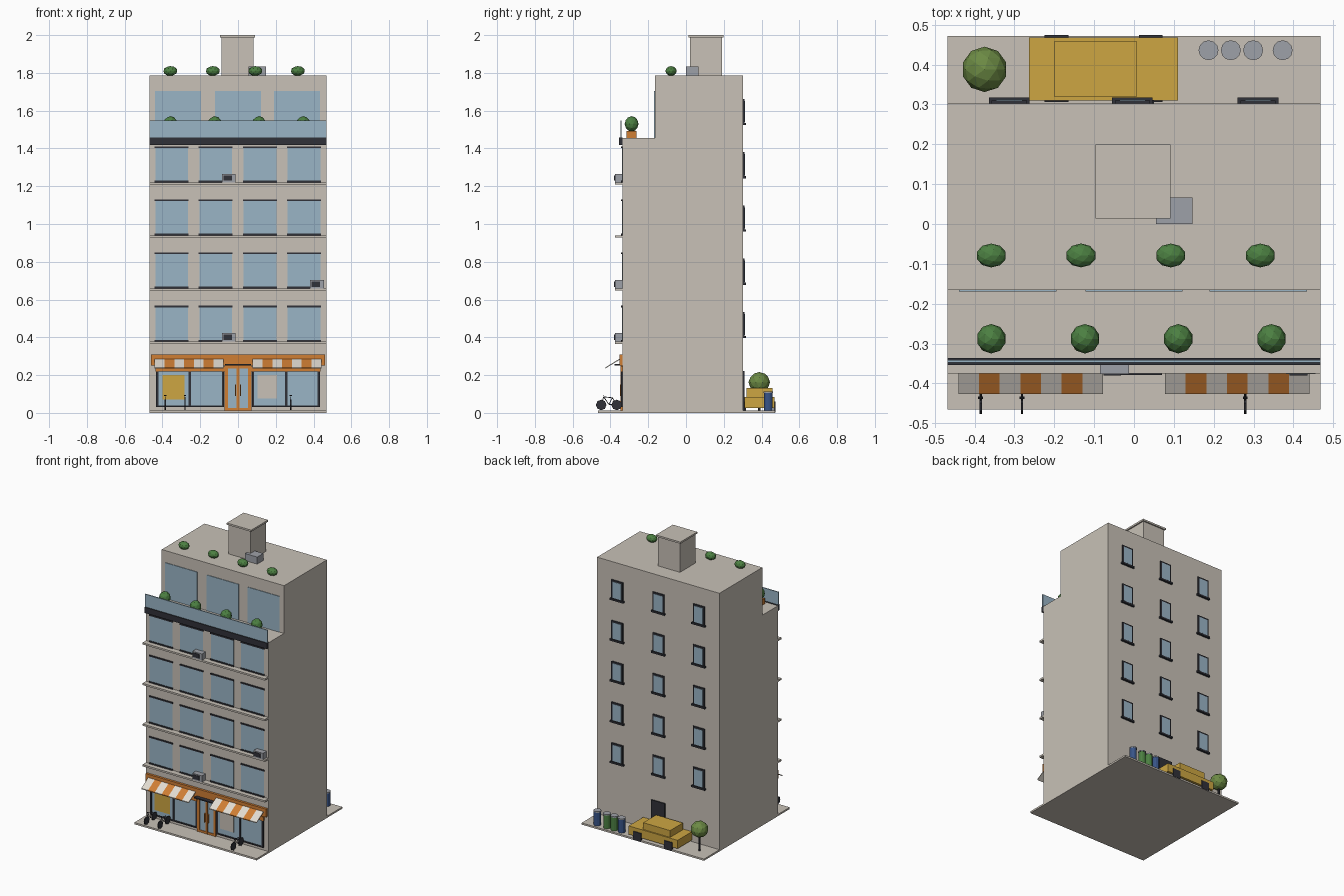
import bpy, bmesh, math
from mathutils import Matrix, Vector

cube = bpy.data.objects.get("Cube")
if cube:
    bpy.data.objects.remove(cube, do_unlink=True)


def material(name, rgb):
    lin = [(c / 255 / 12.92) if c < 11 else ((c / 255 + 0.055) / 1.055) ** 2.4 for c in rgb]
    m = bpy.data.materials.new(name)
    m.use_nodes = True
    m.diffuse_color = (*lin, 1)
    m.node_tree.nodes["Principled BSDF"].inputs["Base Color"].default_value = (*lin, 1)
    return m


CONCRETE = material("concrete", (200, 193, 183))
GLASS = material("blue glass", (154, 181, 198))
DARK = material("dark metal", (48, 49, 56))
ORANGE = material("orange", (208, 126, 52))
WHITE = material("awning white", (226, 220, 210))
YELLOW = material("yellow", (205, 166, 66))
GREEN = material("leaf green", (76, 128, 66))
OLIVE = material("tree green", (108, 138, 68))
METAL = material("grey metal", (158, 161, 168))
BLUE = material("bin blue", (56, 84, 136))


def finish(name, bm, mat):
    mesh = bpy.data.meshes.new(name)
    bmesh.ops.recalc_face_normals(bm, faces=bm.faces)
    bm.to_mesh(mesh)
    bm.free()
    mesh.materials.append(mat)
    ob = bpy.data.objects.new(name, mesh)
    bpy.context.scene.collection.objects.link(ob)
    return ob


def box(name, mat, x0, x1, y0, y1, z0, z1):
    bm = bmesh.new()
    bmesh.ops.create_cube(bm, size=1)
    for v in bm.verts:
        v.co = (x1 if v.co.x > 0 else x0, y1 if v.co.y > 0 else y0, z1 if v.co.z > 0 else z0)
    return finish(name, bm, mat)


def prism(name, mat, profile, x0, x1):
    """Extrude a y-z profile along x."""
    bm = bmesh.new()
    face = bm.faces.new([bm.verts.new((x0, y, z)) for y, z in profile])
    out = bmesh.ops.extrude_face_region(bm, geom=[face])["geom"]
    bmesh.ops.translate(bm, vec=(x1 - x0, 0, 0), verts=[g for g in out if isinstance(g, bmesh.types.BMVert)])
    return finish(name, bm, mat)


def rod(name, mat, a, b, r, sides=6):
    a, b = Vector(a), Vector(b)
    d = b - a
    bm = bmesh.new()
    bmesh.ops.create_cone(bm, cap_ends=True, segments=sides, radius1=r, radius2=r, depth=d.length,
                          matrix=Matrix.Translation((a + b) / 2) @ d.to_track_quat("Z", "Y").to_matrix().to_4x4())
    return finish(name, bm, mat)


def foliage(name, mat, centre, rx, ry, rz):
    bm = bmesh.new()
    bmesh.ops.create_icosphere(bm, subdivisions=2, radius=1,
                               matrix=Matrix.Translation(centre) @ Matrix.Diagonal((rx, ry, rz, 1)))
    return finish(name, bm, mat)


W, FRONT, SETBACK, BACK = 0.468, -0.336, -0.165, 0.303

# Ground slab and stepped tower
box("pavement", CONCRETE, -W, W, -0.465, 0.472, 0, 0.012)
prism("building_body", CONCRETE, [(FRONT, 0.01), (BACK, 0.01), (BACK, 1.785),
                                  (SETBACK, 1.785), (SETBACK, 1.455), (FRONT, 1.455)], -W, W)

# Roof shaft, roof unit and shrubs
box("roof_shaft", CONCRETE, -0.087, 0.082, 0.022, 0.19, 1.785, 1.99)
box("roof_shaft_cap", CONCRETE, -0.096, 0.091, 0.014, 0.199, 1.988, 2.0)
box("roof_unit", METAL, 0.055, 0.147, 0, 0.067, 1.785, 1.834)
for x in (-0.358, -0.133, 0.092, 0.317):
    foliage("roof_shrub", GREEN, (x, -0.079, 1.81), 0.038, 0.03, 0.026)

# Terrace with planters, glass railing and setback windows
for x in (-0.358, -0.123, 0.111, 0.345):
    box("planter", ORANGE, x - 0.026, x + 0.026, -0.315, -0.262, 1.455, 1.492)
    foliage("planter_shrub", GREEN, (x, -0.288, 1.53), 0.037, 0.037, 0.041)
box("railing_base", DARK, -W, W, -0.354, FRONT, 1.419, 1.459)
box("railing_glass", GLASS, -W, W, -0.348, -0.341, 1.459, 1.547)
for x in (-0.317, 0, 0.312):
    box("terrace_window", GLASS, x - 0.122, x + 0.122, SETBACK - 0.004, SETBACK, 1.456, 1.703)

# Four office floors: ledge and four windows each
for floor in range(4):
    z = 0.366 + 0.281 * floor
    box("floor_ledge", CONCRETE, -W, W, -0.375, FRONT, z, z + 0.012)
    for x in (-0.351, -0.118, 0.116, 0.349):
        box("office_window", GLASS, x - 0.087, x + 0.087, FRONT - 0.003, FRONT, z + 0.012, z + 0.2)
        for bar in (0.012, 0.193):
            box("window_bar", DARK, x - 0.09, x + 0.09, FRONT - 0.007, FRONT, z + bar, z + bar + 0.009)

# Window air conditioners
for x, z in ((-0.085, 0.378), (0.382, 0.659), (-0.085, 1.221)):
    box("air_conditioner", METAL, x, x + 0.073, -0.377, FRONT, z, z + 0.044)
    box("air_conditioner_grille", DARK, x + 0.008, x + 0.053, -0.38, -0.376, z + 0.008, z + 0.037)

# Shop front, mirrored about the door
box("shop_fascia", ORANGE, -0.461, 0.461, -0.352, FRONT, 0.252, 0.309)
for side in (-1, 1):
    a, b = sorted((side * 0.078, side * 0.432))
    box("shop_window", GLASS, a, b, FRONT - 0.003, FRONT, 0.03, 0.222)
    box("shop_header", ORANGE, a - 0.006, b + 0.006, FRONT - 0.012, FRONT, 0.218, 0.246)
    box("shop_sill", DARK, a, b, FRONT - 0.008, FRONT, 0.03, 0.039)
    for x in (0.08, 0.255, 0.428):
        box("shop_mullion", DARK, side * x - 0.006, side * x + 0.006, FRONT - 0.008, FRONT, 0.03, 0.22)
    # Striped sloping awning
    start, step = (-0.441 if side < 0 else 0.078), 0.363 / 7
    for i in range(7):
        x = start + i * step
        prism("awning_stripe", ORANGE if i % 2 else WHITE,
              [(-0.348, 0.289), (-0.427, 0.241), (-0.427, 0.235), (-0.348, 0.283)], x, x + step)
box("yellow_poster", YELLOW, -0.4, -0.282, FRONT - 0.006, FRONT, 0.07, 0.2)
box("pale_poster", CONCRETE, 0.102, 0.206, FRONT - 0.006, FRONT, 0.075, 0.2)

# Double entrance door and canopy
box("door_glass", GLASS, -0.06, 0.06, FRONT - 0.004, FRONT, 0.012, 0.245)
for x, half in ((-0.063, 0.009), (0, 0.007), (0.063, 0.009)):
    box("door_stile", ORANGE, x - half, x + half, FRONT - 0.01, FRONT, 0.012, 0.25)
for z in (0.012, 0.236):
    box("door_rail", ORANGE, -0.07, 0.07, FRONT - 0.009, FRONT, z, z + 0.014)
for x in (-0.013, 0.013):
    box("door_handle", ORANGE, x - 0.003, x + 0.003, FRONT - 0.014, FRONT, 0.09, 0.15)
box("door_canopy", DARK, -0.07, 0.07, -0.379, FRONT, 0.252, 0.26)

# Parked bicycles
for x in (-0.385, -0.281, 0.279):
    rear, front, seat, bars, pedal = (-0.367, 0.042), (-0.449, 0.042), (-0.39, 0.08), (-0.436, 0.085), (-0.408, 0.045)
    for y, z in (rear, front):
        rod("bicycle_wheel", DARK, (x - 0.003, y, z), (x + 0.003, y, z), 0.028, 8)
    for p, q in ((rear, seat), (seat, pedal), (pedal, bars), (seat, bars), (bars, front), (rear, pedal)):
        rod("bicycle_tube", DARK, (x, *p), (x, *q), 0.002, 4)
    rod("bicycle_handlebar", DARK, (x - 0.006, -0.436, 0.092), (x + 0.006, -0.436, 0.092), 0.003, 4)

# Rear windows and service door
for x in (-0.313, -0.004, 0.311):
    for row in range(5):
        z = 0.4 + 0.282 * row
        box("rear_window_frame", DARK, x - 0.044, x + 0.044, BACK, BACK + 0.007, z, z + 0.135)
        box("rear_window_glass", GLASS, x - 0.033, x + 0.033, BACK, BACK + 0.009, z + 0.012, z + 0.124)
        box("rear_window_sill", DARK, x - 0.051, x + 0.051, BACK, BACK + 0.014, z - 0.004, z + 0.008)
box("service_door", DARK, -0.055, 0.05, BACK, BACK + 0.008, 0.012, 0.222)

# Parked car
box("car_body", YELLOW, -0.263, 0.111, 0.31, 0.468, 0.027, 0.085)
box("car_cabin", YELLOW, -0.2, 0.006, 0.319, 0.459, 0.085, 0.132)
for x in (-0.194, 0.042):
    for y in (0.306, 0.462):
        box("car_wheel", DARK, x - 0.03, x + 0.03, y, y + 0.012, 0.002, 0.06)

# Waste bins
for x, mat in ((0.187, BLUE), (0.243, GREEN), (0.299, GREEN), (0.373, BLUE)):
    rod("waste_bin", mat, (x, 0.436, 0.01), (x, 0.436, 0.104), 0.023, 12)
    rod("waste_bin_lid", METAL, (x, 0.436, 0.104), (x, 0.436, 0.112), 0.025, 12)

# Street tree
rod("tree_trunk", DARK, (-0.375, 0.388, 0.01), (-0.375, 0.388, 0.13), 0.007, 6)
foliage("tree_crown", OLIVE, (-0.375, 0.388, 0.162), 0.057, 0.057, 0.054)
